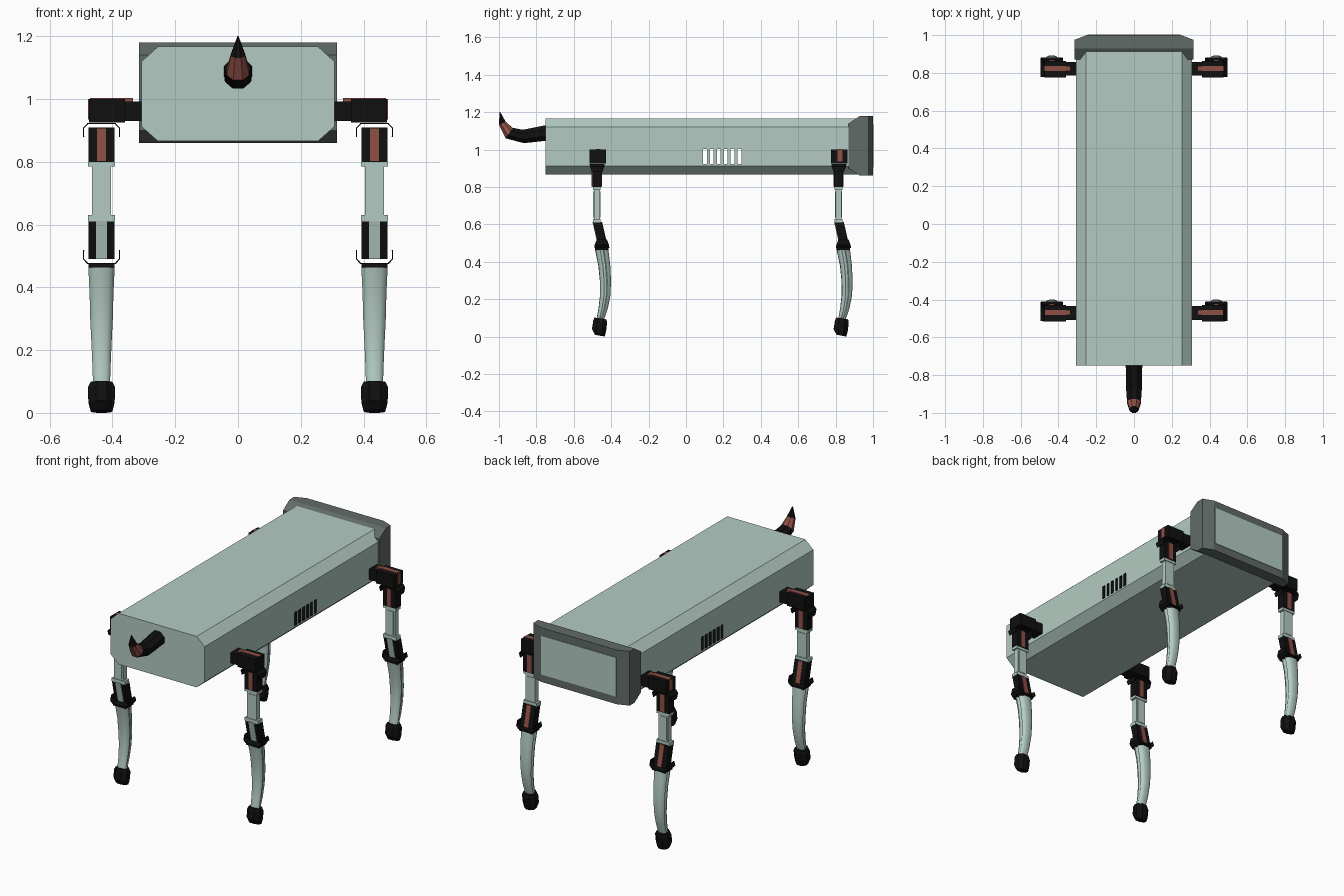
import bpy, bmesh, math

if "Cube" in bpy.data.objects:
    bpy.data.objects.remove(bpy.data.objects["Cube"])


def material(name, r, g, b):
    m = bpy.data.materials.new(name)
    m.diffuse_color = (r, g, b, 1)
    m.use_nodes = True
    m.node_tree.nodes["Principled BSDF"].inputs["Base Color"].default_value = m.diffuse_color
    return m


SAGE = material("pale_sage", 0.45, 0.60, 0.54)
GREY = material("dark_grey", 0.12, 0.145, 0.135)
BLACK = material("black", 0.005, 0.005, 0.005)
RUST = material("rust", 0.27, 0.08, 0.06)


def finish(name, bm, mats, smooth=False):
    bmesh.ops.recalc_face_normals(bm, faces=bm.faces)
    me = bpy.data.meshes.new(name)
    bm.to_mesh(me)
    bm.free()
    for m in mats:
        me.materials.append(m)
    ob = bpy.data.objects.new(name, me)
    bpy.context.collection.objects.link(ob)
    if smooth:
        bpy.ops.object.select_all(action='DESELECT')
        ob.select_set(True)
        bpy.context.view_layer.objects.active = ob
        bpy.ops.object.shade_smooth_by_angle(angle=math.radians(40))
    return ob


def loft(name, rings, *mats, bands=None, smooth=False):
    """Skin a list of closed rings; bands gives a material index per segment."""
    bm = bmesh.new()
    vs = [[bm.verts.new(p) for p in ring] for ring in rings]
    n = len(rings[0])
    for k in range(len(vs) - 1):
        for i in range(n):
            j = (i + 1) % n
            f = bm.faces.new((vs[k][i], vs[k][j], vs[k + 1][j], vs[k + 1][i]))
            f.material_index = bands[k] if bands else 0
    for k, ring in ((0, vs[0]), (-1, vs[-1])):
        bm.faces.new(ring).material_index = bands[k] if bands else 0
    return finish(name, bm, mats, smooth)


def rect(x0, x1, y0, y1, z):
    return [(x0, y0, z), (x1, y0, z), (x1, y1, z), (x0, y1, z)]


def box(name, x0, x1, y0, y1, z0, z1, mat):
    return loft(name, [rect(x0, x1, y0, y1, z0), rect(x0, x1, y0, y1, z1)], mat)


# Body: chamfered box
octagon = [(.255, 1.167), (.307, 1.12), (.307, .912), (.255, .866),
           (-.255, .866), (-.307, .912), (-.307, 1.12), (-.255, 1.167)]
body = loft("body", [[(x, y, z) for x, z in octagon] for y in (-.75, .93)], SAGE, BLACK)

# Side vents cut right through the body
bm = bmesh.new()
for i in range(6):
    g = bmesh.ops.create_cube(bm, size=1)["verts"]
    bmesh.ops.scale(bm, verts=g, vec=(1, .02, .08))
    bmesh.ops.translate(bm, verts=g, vec=(0, .101 + .037 * i, .962))
for f in bm.faces:
    f.material_index = 1
cutter = finish("vent_cutter", bm, (SAGE, BLACK))
mod = body.modifiers.new("vents", 'BOOLEAN')
mod.object, mod.operation, mod.solver = cutter, 'DIFFERENCE', 'EXACT'
bpy.context.view_layer.update()
cut_mesh = bpy.data.meshes.new_from_object(body.evaluated_get(bpy.context.evaluated_depsgraph_get()))
body.modifiers.clear()
body.data = cut_mesh
bpy.data.objects.remove(cutter)

# End frame with a recessed panel
frame = loft("end_frame", [[(-.315, y, z), (.315, y, z), (.315, .975, z),
                            (.25, 1.0, z), (-.25, 1.0, z), (-.315, .975, z)]
                           for z, y in ((.86, .93), (.90, .87), (1.14, .87), (1.18, .93))], GREY)
box("end_panel", -.245, .245, .99, 1.003, .905, 1.135, SAGE)

# Snout: bent, tapering eight-sided horn with a rust band
snout = []
for y, z, w, h, tilt in ((-.74, 1.09, .044, .042, 0), (-.87, 1.07, .042, .036, 5),
                         (-.945, 1.088, .036, .034, -35), (-.982, 1.14, .023, .02, -65),
                         (-.995, 1.2, .002, .002, -75)):
    t = math.radians(tilt)
    ring = []
    for i in range(8):
        a = math.radians(22.5 + 45 * i)
        u, v = w * math.cos(a) / .924, h * math.sin(a) / .924
        ring.append((u, y + v * math.sin(-t), z + v * math.cos(t)))
    snout.append(ring)
loft("snout", snout, BLACK, RUST, bands=[0, 0, 1, 0])


def bracket(name, cx, cy, z, up):
    """Thin bent plate that clasps a joint from both sides."""
    prof = [(-.057, .043, .027), (-.057, .014, .038), (-.044, 0, .04),
            (.044, 0, .04), (.057, .014, .038), (.057, .043, .027)]
    bm = bmesh.new()
    rows = [[bm.verts.new((cx + x, cy + s * w, z + up * h)) for s in (-1, 1)]
            for x, h, w in prof]
    for a, b in zip(rows, rows[1:]):
        bm.faces.new((a[0], a[1], b[1], b[0]))
    ob = finish(name, bm, (BLACK,))
    sol = ob.modifiers.new("thickness", 'SOLIDIFY')
    sol.thickness, sol.offset = .004, 0


# Shin outline with shallow grooves down both sides
half = [(.0, -1), (.55, -.9), (.9, -.6), (1, -.25), (.86, -.05),
        (.86, .2), (1, .35), (.8, .8), (.45, 1)]
shin_outline = half + [(-x, y) for x, y in reversed(half[1:])]

for side, s in (("right", 1), ("left", -1)):
    for end, cy in (("front", -.475), ("back", .817)):
        n = side + "_" + end + "_"
        cx = s * .435

        def part(name, hx, y0, y1, z0, z1, mat):
            box(n + name, cx - hx, cx + hx, cy + y0, cy + y1, z0, z1, mat)

        # Hip arm and motor with rust inlays
        a, b = sorted((s * .295, s * .37))
        box(n + "hip_arm", a, b, cy - .032, cy + .04, .93, .993, BLACK)
        a, b = sorted((s * .36, s * .475))
        box(n + "hip_motor", a, b, cy - .042, cy + .046, .926, 1.0, BLACK)
        a, b = sorted((s * .335, s * .472))
        box(n + "hip_stripe", a, b, cy - .007, cy + .019, .99, 1.003, RUST)
        if end == "back":
            a, b = sorted((s * .47, s * .478))
            box(n + "hip_end_plate", a, b, cy - .007, cy + .019, .935, 1.0, RUST)
        bracket(n + "hip_bracket", cx, cy, .922, -1)

        # Upper joint block
        part("upper_joint", .041, -.026, .022, .80, .91, BLACK)
        part("upper_joint_stripe", .014, -.029, .025, .802, .907, RUST)

        # Thigh with collars and raised panels
        part("thigh", .031, -.018, .015, .62, .79, SAGE)
        part("thigh_panel", .022, -.021, .018, .638, .775, SAGE)
        part("thigh_top_collar", .043, -.022, .019, .785, .80, SAGE)
        part("thigh_bottom_collar", .043, -.022, .019, .61, .63, SAGE)

        # Slanted lower joint: pale inlay in front, rust behind
        for name, hx, y0, y1, mat in (("lower_joint", .041, -.022, .024, BLACK),
                                      ("lower_joint_front_stripe", .018, -.025, 0, SAGE),
                                      ("lower_joint_back_stripe", .014, 0, .027, RUST)):
            loft(n + name, [rect(cx - hx, cx + hx, cy + dy + y0, cy + dy + y1, z)
                            for z, dy in ((.49, .028), (.612, 0))], mat)
        bracket(n + "knee_bracket", cx, cy + .025, .476, 1)
        part("shin_cap", .042, -.012, .06, .464, .474, BLACK)

        # Curved tapering shin
        rings = []
        for z, dy, hx, hy in ((.465, .024, .042, .036), (.38, .038, .038, .032),
                              (.30, .044, .036, .03), (.22, .043, .032, .028),
                              (.15, .032, .029, .025), (.09, .016, .027, .02)):
            rings.append([(cx + hx * u, cy + dy + hy * v, z) for u, v in shin_outline])
        loft(n + "shin", rings, SAGE, smooth=True)

        # Faceted foot, slightly tilted
        rings = []
        for z, dy, hx, hy in ((.0, .014, .034, .026), (.035, .010, .042, .038),
                              (.08, .016, .043, .037), (.097, .018, .035, .032)):
            ring = []
            for i in range(8):
                t = math.radians(22.5 + 45 * i)
                v = math.sin(t) / .924
                tilt = -.005 * v if z > 0 else .005 - .005 * v
                ring.append((cx + hx * math.cos(t) / .924, cy + dy + hy * v, z + tilt))
            rings.append(ring)
        loft(n + "foot", rings, BLACK)
